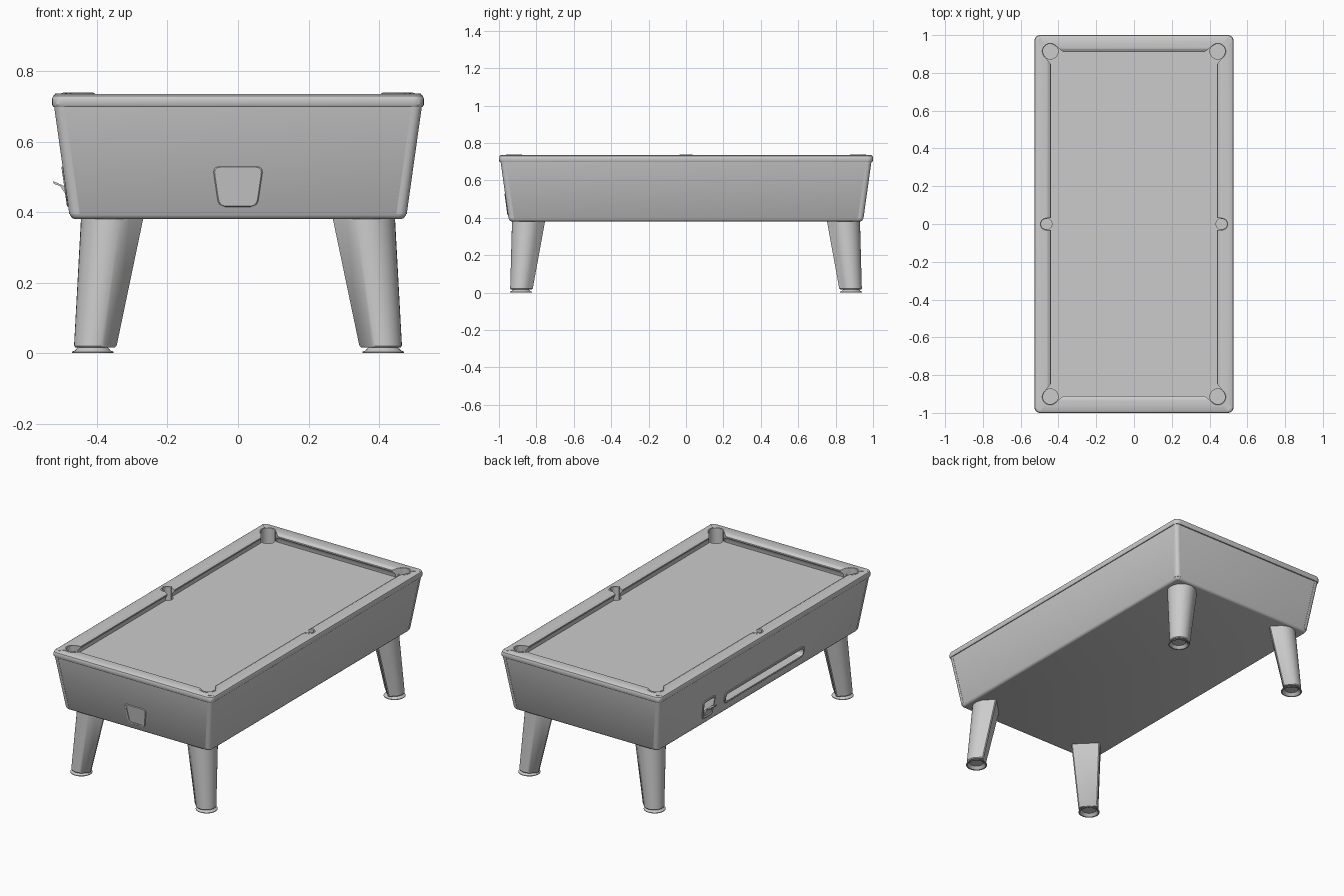
import bpy, bmesh
from math import sin, cos, pi, atan2, sqrt
from mathutils import Vector

if "Cube" in bpy.data.objects:
    bpy.data.objects.remove(bpy.data.objects["Cube"])

Z0, Z1 = 0.38, 0.70          # cabinet bottom and top
BED = 0.682                  # playing surface height


def loft(name, sections, ring=False, smooth=True):
    """Skin equal-length closed sections; cap the ends or join them in a ring."""
    bm = bmesh.new()
    rows = [[bm.verts.new(p) for p in s] for s in sections]
    n = len(rows[0])
    pairs = list(zip(rows, rows[1:])) + ([(rows[-1], rows[0])] if ring else [])
    for a, b in pairs:
        for i in range(n):
            j = (i + 1) % n
            bm.faces.new((a[i], a[j], b[j], b[i]))
    if not ring:
        bm.faces.new(rows[0][::-1])
        bm.faces.new(rows[-1])
    bmesh.ops.recalc_face_normals(bm, faces=bm.faces)
    me = bpy.data.meshes.new(name)
    bm.to_mesh(me)
    bm.free()
    ob = bpy.data.objects.new(name, me)
    bpy.context.collection.objects.link(ob)
    if smooth:
        shade(ob)
    return ob


def select(ob):
    bpy.ops.object.select_all(action='DESELECT')
    ob.select_set(True)
    bpy.context.view_layer.objects.active = ob


def shade(ob):
    select(ob)
    bpy.ops.object.shade_smooth_by_angle(angle=0.6)


def cut(ob, cutters):
    for c in cutters:
        m = ob.modifiers.new("cut", 'BOOLEAN')
        m.operation, m.object, m.solver = 'DIFFERENCE', c, 'EXACT'
        select(ob)
        bpy.ops.object.modifier_apply(modifier=m.name)
        bpy.data.objects.remove(c)
    shade(ob)


def rrect(hx, hy, r, z, n=6):
    pts = []
    for k, (sx, sy) in enumerate(((1, 1), (-1, 1), (-1, -1), (1, -1))):
        for i in range(n + 1):
            a = (k + i / n) * pi / 2
            pts.append((sx * (hx - r) + r * cos(a), sy * (hy - r) + r * sin(a), z))
    return pts


def round_poly(corners, r, n=5):
    """Convex outline with softened corners (quadratic curve at each corner)."""
    out, m = [], len(corners)
    for k in range(m):
        p = Vector(corners[k])
        a = p + (Vector(corners[k - 1]) - p).normalized() * r
        b = p + (Vector(corners[(k + 1) % m]) - p).normalized() * r
        for i in range(n + 1):
            t = i / n
            out.append(a * (1 - t) ** 2 + p * 2 * t * (1 - t) + b * t * t)
    return out


def slope(z):
    return 0.045 * (z - Z0) / (Z1 - Z0)


def on_front(u, v, w):
    return (u, -(0.945 + slope(v)) - w, v)


def on_left(u, v, w):
    return (-(0.475 + slope(v)) - w, u, v)


def prism(name, face, outline, w0, w1, smooth=True):
    return loft(name, [[face(u, v, w) for u, v in outline] for w in (w0, w1)], smooth=smooth)


def frame(name, face, outer, inner):
    """Softly raised trim ring lying on a cabinet side."""
    mid = [(a * 0.75 + b * 0.25) for a, b in zip(outer, inner)]
    layers = ((outer, -0.004), (outer, 0.002), (mid, 0.005), (inner, 0.005), (inner, -0.004))
    return loft(name, [[face(p.x, p.y, w) for p in o] for o, w in layers], ring=True)


# Tapered cabinet with the bed sunk into its top
cabinet = loft("cabinet", [
    rrect(0.462, 0.932, 0.010, Z0), rrect(0.470, 0.940, 0.016, Z0 + 0.003),
    rrect(0.475 + slope(0.392), 0.945 + slope(0.392), 0.02, 0.392),
    rrect(0.520, 0.990, 0.02, Z1), rrect(0.462, 0.932, 0.01, Z1), rrect(0.462, 0.932, 0.01, BED)])

# Top rail with rounded outside edge and cushion nose inside
rail = loft("top_rail", [
    rrect(0.515, 0.985, 0.022, 0.698), rrect(0.524, 0.996, 0.028, 0.699),
    rrect(0.527, 1.0, 0.03, 0.705), rrect(0.527, 1.0, 0.03, 0.722),
    rrect(0.5245, 0.9975, 0.03, 0.730), rrect(0.517, 0.990, 0.03, 0.735),
    rrect(0.460, 0.930, 0.01, 0.735), rrect(0.455, 0.925, 0.01, 0.732),
    rrect(0.441, 0.911, 0.01, 0.724), rrect(0.440, 0.910, 0.01, 0.718),
    rrect(0.453, 0.923, 0.01, 0.700), rrect(0.455, 0.925, 0.01, BED - 0.004),
    rrect(0.475, 0.945, 0.01, BED - 0.004), rrect(0.475, 0.945, 0.01, 0.698)], ring=True)

# Pockets: blind holes in the bed, flared mouths in the cushions, curved liners
bed_cuts, rail_cuts = [], []
pockets = [(sx * 0.444, sy * 0.915, 0.042) for sx in (1, -1) for sy in (1, -1)]
pockets += [(sx * 0.465, 0, 0.031) for sx in (1, -1)]
for x, y, r in pockets:
    sx, sy = (1 if x > 0 else -1), (y > 0) - (y < 0)
    back = atan2(sy, sx)

    def at(d, a, z):
        return (x + d * cos(back + a), y + d * sin(back + a), z)

    bed_cuts.append(loft("hole_cutter", [[at(r, i * pi / 16, z) for i in range(32)]
                                         for z in (0.60, 0.78)], smooth=False))
    span = pi * 0.55
    arc = [(r, -span + 2 * span * i / 20) for i in range(21)]
    mouth = [(r * 1.65, pi * 0.77), (r * 1.65, -pi * 0.77)]
    rail_cuts.append(loft("mouth_cutter", [[at(d, a, z) for d, a in arc + mouth]
                                           for z in (0.60, 0.78)], smooth=False))
    loft("pocket_liner", [[at(r - 0.004, a, 0.65), at(r - 0.004, a, 0.737), at(r, a, 0.739),
                           at(r + 0.005, a, 0.737), at(r + 0.005, a, 0.65)] for _, a in arc])
    # Mitre plate from the corner pocket to the outside corner
    if sy:
        loft("corner_plate", [[at(d, a, z) for d, a in ((r, -0.22), (0.092, -0.16), (0.092, 0.16), (r, 0.22))]
                              for z in (0.725, 0.7365)])

# Ball return openings on the left side and service hatch on the front
hatch_out = round_poly([(-0.072, 0.53), (0.072, 0.53), (0.055, 0.415), (-0.055, 0.415)], 0.022)
hatch_in = round_poly([(-0.059, 0.521), (0.059, 0.521), (0.045, 0.424), (-0.045, 0.424)], 0.014)
frame("front_hatch_frame", on_front, hatch_out, hatch_in)
prism("front_hatch_door", on_front, hatch_in, -0.005, 0.001)

shift = Vector((0.49, 0))
cue_out = [Vector((p.x * 0.85, p.y)) + shift for p in hatch_out]
cue_in = [Vector((p.x * 0.85, p.y)) + shift for p in hatch_in]
frame("cue_ball_frame", on_left, cue_out, cue_in)


def box(y0, y1, z0, z1):
    return [(y0, z1), (y1, z1), (y1, z0), (y0, z0)]


slot_out = round_poly(box(-0.415, 0.34, 0.432, 0.502), 0.034, 8)
slot_in = round_poly(box(-0.402, 0.327, 0.445, 0.489), 0.021, 8)
frame("ball_tray_frame", on_left, slot_out, slot_in)
bed_cuts += [prism("cue_cutter", on_left, cue_in, -0.07, 0.03, False),
             prism("slot_cutter", on_left, slot_in, -0.06, 0.03, False)]

# Scooped lip of the cue ball return
lip = ((0.034, 0.488), (0.034, 0.481), (0.016, 0.474), (0.006, 0.455), (0.002, 0.43),
       (-0.02, 0.43), (-0.02, 0.452), (0.004, 0.474))
loft("cue_ball_lip", [[on_left(0.49 + s * 0.032, v, w) for w, v in lip] for s in (-1, 1)])

cut(cabinet, bed_cuts)
cut(rail, rail_cuts)

# Thin trims wrapping the cabinet corners
for sx in (1, -1):
    for sy in (1, -1):
        secs = []
        for z in (0.395, 0.699):
            hx, hy = 0.475 + slope(z), 0.945 + slope(z)

            def edge(off):
                r = 0.02 + off
                mid = [(hx - 0.02 + r * cos(i * pi / 12), hy - 0.02 + r * sin(i * pi / 12)) for i in range(7)]
                return [(hx + off, hy - 0.028)] + mid + [(hx - 0.028, hy + off)]
            secs.append([(sx * px, sy * py, z) for px, py in edge(0.0015) + edge(-0.003)[::-1]])
        loft("corner_trim", secs)

# Tapered legs (round outside, flat inside) on flared feet
K = sqrt(0.5)
for sx in (1, -1):
    for sy in (1, -1):
        secs = []
        for z, cx, cy, b, flat in ((0.016, 0.41, 0.885, 0.051, 0.040), (0.021, 0.41, 0.885, 0.055, 0.044),
                                   (0.39, 0.364, 0.849, 0.081, 0.062)):
            d = [(b * cos(a), b * sin(a)) for a in [(-0.5 + i / 16) * pi for i in range(17)]]
            d += [(-flat + 0.006, b), (-flat, b - 0.006), (-flat, -b + 0.006), (-flat + 0.006, -b)]
            secs.append([(sx * (cx + K * (s + p)), sy * (cy + K * (s - p)), z) for s, p in d])
        loft("leg", secs)
        loft("foot", [[(sx * 0.412 + r * cos(i * pi / 16), sy * 0.883 + r * sin(i * pi / 16), z)
                       for i in range(32)] for r, z in
                      ((0.036, 0.018), (0.044, 0.008), (0.052, 0.0), (0.059, 0.0), (0.059, 0.004),
                       (0.050, 0.008), (0.040, 0.019))])
